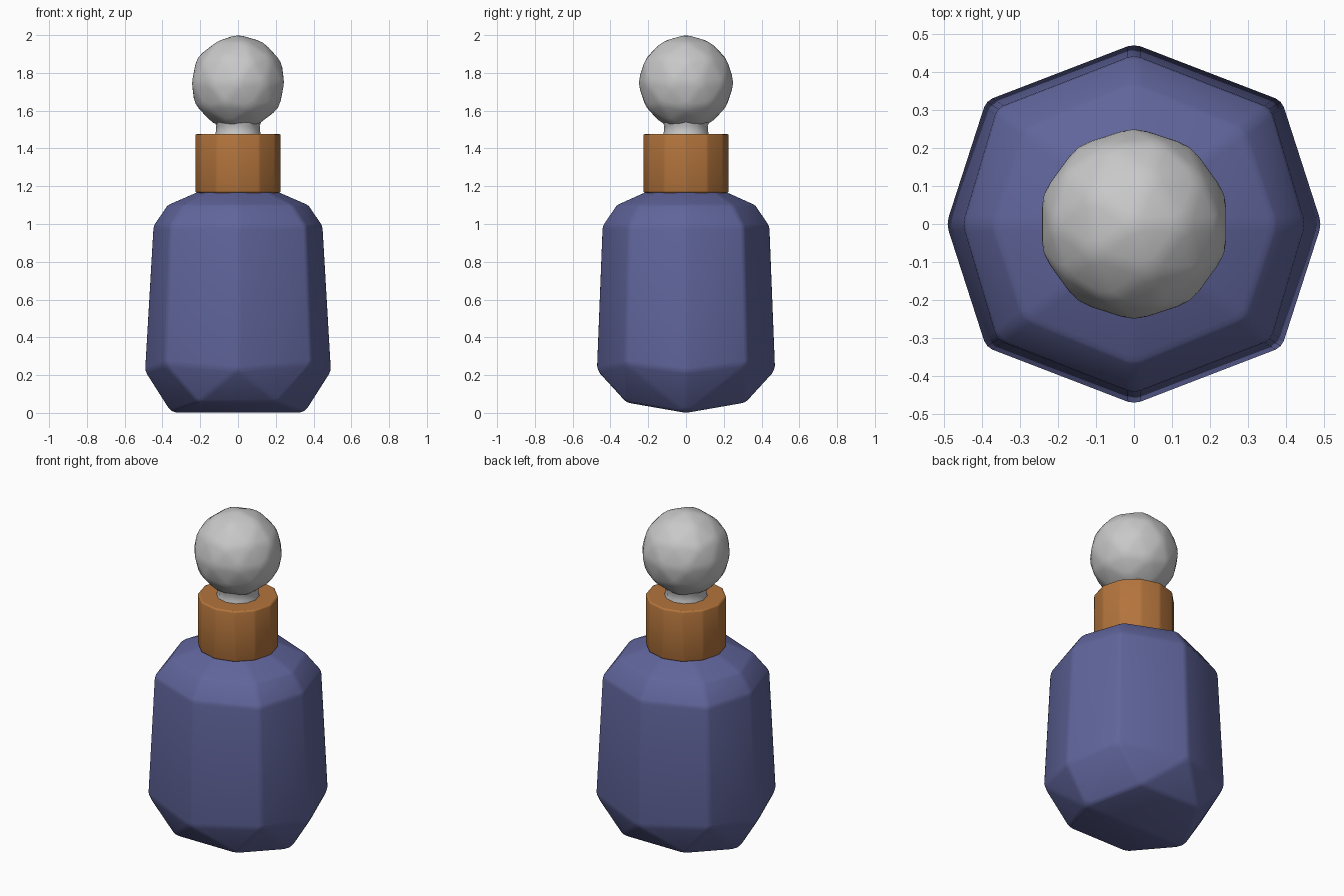
import bpy, bmesh, math

cube = bpy.data.objects.get("Cube")
if cube:
    bpy.data.objects.remove(cube, do_unlink=True)


def material(name, rgb):
    m = bpy.data.materials.new(name)
    m.use_nodes = True
    m.diffuse_color = (*rgb, 1)
    m.node_tree.nodes["Principled BSDF"].inputs["Base Color"].default_value = (*rgb, 1)
    return m


blue = material("dusk blue glass", (0.118, 0.130, 0.33))
copper = material("copper orange", (0.45, 0.175, 0.045))
pale = material("pale grey", (0.58, 0.58, 0.58))


def finish(bm, name, mat, bevel=0.0, angle=45):
    """Turn a bmesh into an object with softened edges."""
    bmesh.ops.recalc_face_normals(bm, faces=bm.faces)
    mesh = bpy.data.meshes.new(name)
    bm.to_mesh(mesh)
    bm.free()
    mesh.materials.append(mat)
    ob = bpy.data.objects.new(name, mesh)
    bpy.context.collection.objects.link(ob)
    if bevel:
        mod = ob.modifiers.new("soft edges", 'BEVEL')
        mod.width = bevel
        mod.segments = 2
        mod.limit_method = 'ANGLE'
        mod.angle_limit = math.radians(8)
    bpy.ops.object.select_all(action='DESELECT')
    ob.select_set(True)
    bpy.context.view_layer.objects.active = ob
    bpy.ops.object.shade_smooth_by_angle(angle=math.radians(angle))
    return ob


def lathe(name, mat, profile, sides, bevel=0.0, angle=45):
    """Stack rings of (radius, height) with capped ends."""
    bm = bmesh.new()
    rings = [[bm.verts.new((r * math.cos(a), r * math.sin(a), z))
              for a in (2 * math.pi * i / sides for i in range(sides))]
             for r, z in profile]
    for low, high in zip(rings, rings[1:]):
        for i in range(sides):
            j = (i + 1) % sides
            bm.faces.new((low[i], low[j], high[j], high[i]))
    bm.faces.new(rings[0][::-1])
    bm.faces.new(rings[-1])
    return finish(bm, name, mat, bevel, angle)


# Body: one quadrant of corner points, mirrored both ways and wrapped in a hull
quadrant = [
    (0.355, 0, 0), (0.21, 0.315, 0.055),                                # keel-like base
    (0.495, 0, 0.22), (0.39, 0.325, 0.26), (0, 0.475, 0.23),            # widest belt
    (0.45, 0, 0.99), (0.36, 0.305, 0.99), (0, 0.445, 0.99),             # shoulder
    (0.375, 0, 1.10), (0.29, 0.25, 1.10), (0, 0.37, 1.10),              # rounded shoulder
    (0.21, 0, 1.172), (0.15, 0.15, 1.172), (0, 0.21, 1.172),            # under the collar
]
corners = {(sx * x, sy * y, z) for x, y, z in quadrant for sx in (1, -1) for sy in (1, -1)}
bm = bmesh.new()
for p in sorted(corners):
    bm.verts.new(p)
bmesh.ops.convex_hull(bm, input=bm.verts)
bmesh.ops.dissolve_limit(bm, angle_limit=math.radians(2), verts=bm.verts, edges=bm.edges)
finish(bm, "bottle_body", blue, 0.018, 40)

# Collar
lathe("collar", copper, [(0.227, 1.165), (0.227, 1.477)], 12, 0.01, 40)

# Neck of the stopper, flaring at both ends
lathe("stopper_neck", pale,
      [(0.125, 1.46), (0.117, 1.49), (0.115, 1.52), (0.13, 1.56)], 12, 0, 60)

# Faceted stopper ball with a slightly flattened crown
bm = bmesh.new()
bmesh.ops.create_icosphere(bm, subdivisions=2, radius=0.257)
bmesh.ops.translate(bm, verts=bm.verts, vec=(0, 0, 1.748))
finish(bm, "stopper_ball", pale, 0.02, 50)
